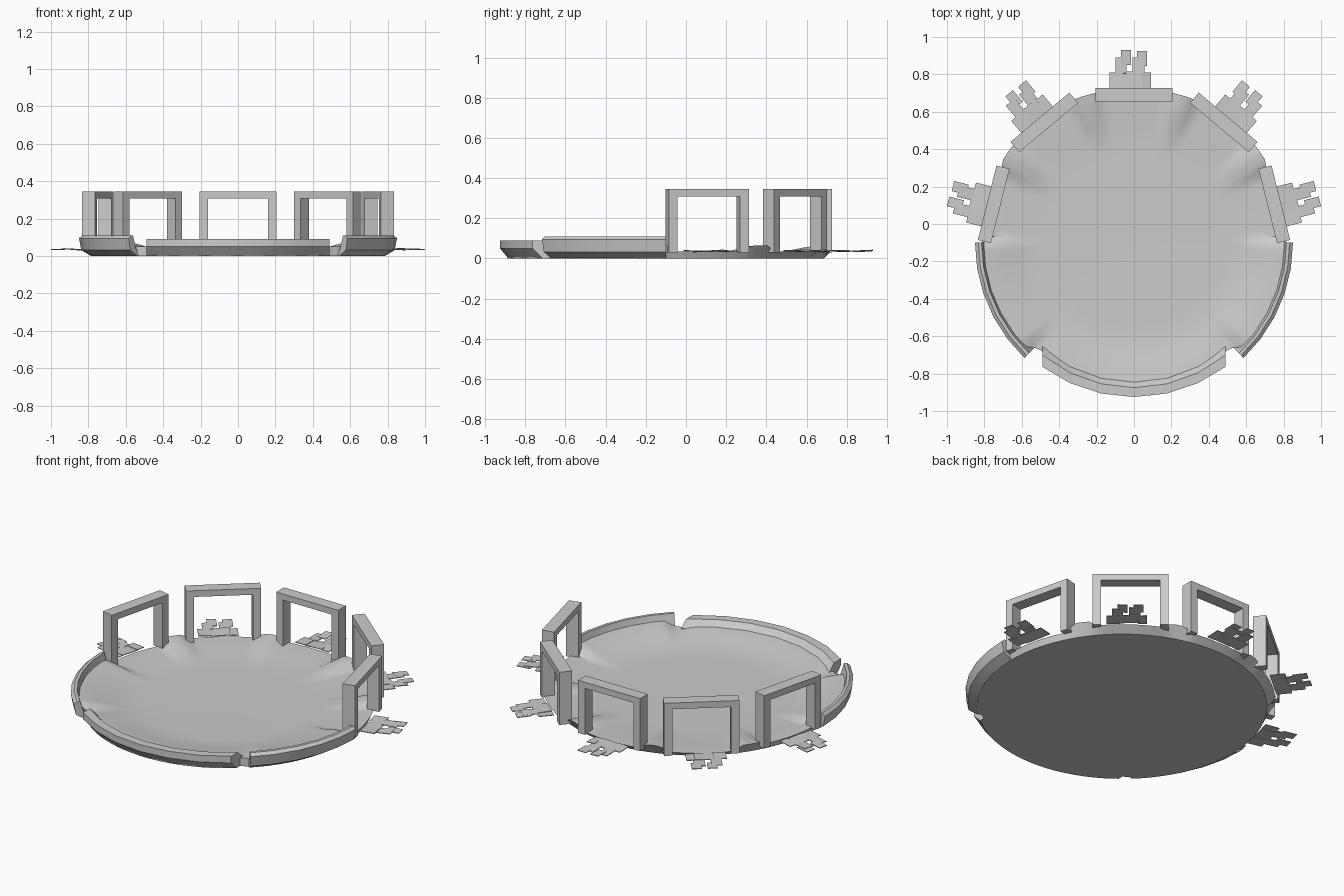
import bpy, bmesh, random
from math import sin, cos, asin, radians, pi
from mathutils import Matrix, Vector

if "Cube" in bpy.data.objects:
    bpy.data.objects.remove(bpy.data.objects["Cube"])

CY = -0.1  # centre of the round arena in y
random.seed(4)


def finish(bm, name, smooth=True):
    bmesh.ops.recalc_face_normals(bm, faces=bm.faces[:])
    me = bpy.data.meshes.new(name)
    bm.to_mesh(me)
    bm.free()
    ob = bpy.data.objects.new(name, me)
    bpy.context.collection.objects.link(ob)
    if smooth:
        bpy.ops.object.select_all(action='DESELECT')
        ob.select_set(True)
        bpy.context.view_layer.objects.active = ob
        bpy.ops.object.shade_smooth_by_angle(angle=radians(32))
    return ob


def polar(r, a, z):
    """a = angle in radians measured from the back (+y) towards +x"""
    return Vector((r * sin(a), CY + r * cos(a), z))


def lerp_keys(keys, a):
    for (a0, v0), (a1, v1) in zip(keys, keys[1:]):
        if a0 <= a <= a1:
            t = (a - a0) / (a1 - a0)
            return v0 + (v1 - v0) * t * t * (3 - 2 * t)
    return keys[-1][1]


# Dished floor: edge height and edge radius vary around the circle
HEIGHT = [(0, .035), (13, .035), (16, .065), (21, .065), (25, .035), (49, .035),
          (53, .065), (59, .065), (62, .035), (87, .035), (91, .075),
          (132, .075), (136, .05), (140, .05), (144, .06), (180, .06)]
RADIUS = [(0, .82), (24, .83), (58, .83), (62, .80), (88, .80), (91, .82),
          (134, .81), (136, .77), (140, .76), (144, .79), (180, .79)]
N = 144
bm = bmesh.new()
rings = []
for k in (0.28, .54, .62, .70, .78, .86, .93, 1.0, 'bottom'):
    ring = []
    for i in range(N):
        deg = i * 360 / N
        m = min(deg, 360 - deg)
        R = lerp_keys(RADIUS, m)
        if k == 'bottom':
            ring.append(bm.verts.new(polar(min(.785, R), radians(deg), 0)))
            continue
        t = max(0, (k - .62) / .38)
        s = t * t * (3 - 2 * t)
        z = .018 + .006 * k + (lerp_keys(HEIGHT, m) - .024) * s
        ring.append(bm.verts.new(polar(R * k, radians(deg), z)))
    rings.append(ring)
for a, b in zip(rings, rings[1:]):
    for i in range(N):
        j = (i + 1) % N
        bm.faces.new((a[i], a[j], b[j], b[i]))
centre = bm.verts.new((0, CY, .018))
for i in range(N):
    bm.faces.new((centre, rings[0][(i + 1) % N], rings[0][i]))
bm.faces.new(rings[-1])
finish(bm, "arena_floor")


# Raised rims: a cross-section swept along an arc
def rim(name, profile, angles_for):
    bm = bmesh.new()
    cols = [[bm.verts.new(polar(r, a, z)) for a in angles_for(r)] for r, z in profile]
    n = len(cols)
    for p in range(n):
        c, d = cols[p], cols[(p + 1) % n]
        for i in range(len(c) - 1):
            bm.faces.new((c[i], c[i + 1], d[i + 1], d[i]))
    bm.faces.new([c[0] for c in cols])
    bm.faces.new([c[-1] for c in cols][::-1])
    finish(bm, name)


rim("front_rim", [(.785, 0), (.825, .05), (.825, .09), (.775, .09), (.74, .05), (.74, .003)],
    lambda r: [pi + asin(.49 / r) * i / 3 for i in range(-3, 4)])
side_profile = [(.785, 0), (.838, .032), (.85, .095), (.832, .11), (.815, .11), (.80, .06), (.775, .003)]
for s, name in ((1, "right_rim"), (-1, "left_rim")):
    rim(name, side_profile, lambda r: [s * radians(90 + 46.5 * i / 5) for i in range(6)])

# Gate frame outline (local x along the gate, local y outward)
OUTLINE = [(-.205, .03), (-.205, .345), (.205, .345), (.205, .03),
           (.16, .03), (.16, .308), (-.16, .308), (-.16, .03)]
# Stepping tiles behind each gate: x0, x1, y0, y1 from the gate centre
TILES = [(-.13, -.06, .035, .12), (-.066, .045, .035, .125), (.04, .09, .035, .12),
         (-.10, -.04, .115, .20), (-.008, .055, .115, .20),
         (-.07, -.017, .16, .24), (.015, .07, .155, .235)]


def gate(name, x, y, deg, flip=1):
    M = Matrix.Translation((x, y, 0)) @ Matrix.Rotation(radians(deg), 4, 'Z') \
        @ Matrix.Diagonal((flip, 1, 1, 1))
    bm = bmesh.new()
    face = bm.faces.new([bm.verts.new((u, -.036, z)) for u, z in OUTLINE])
    out = bmesh.ops.extrude_face_region(bm, geom=[face])
    bmesh.ops.translate(bm, vec=(0, .072, 0),
                        verts=[v for v in out['geom'] if isinstance(v, bmesh.types.BMVert)])
    bm.transform(M)
    finish(bm, name + "_gate", False)

    bm = bmesh.new()
    for x0, x1, y0, y1 in TILES:
        tilt = Matrix.Rotation(random.uniform(-.05, .05), 4, 'X') \
            @ Matrix.Rotation(random.uniform(-.05, .05), 4, 'Y')
        pos = Matrix.Translation(((x0 + x1) / 2, (y0 + y1) / 2, random.uniform(.035, .04)))
        bmesh.ops.create_cube(bm, size=1, matrix=pos @ tilt @ Matrix.Diagonal((x1 - x0, y1 - y0, .004, 1)))
    bm.transform(M)
    finish(bm, name + "_steps", False)


gate("back", 0, .691, 0)
for s, side in ((-1, "left"), (1, "right")):
    gate(side + "_back", s * .48, .543, -s * 50 + s * 10, -s)
    gate(side + "_side", s * .75, .105, -s * 76, -s)
